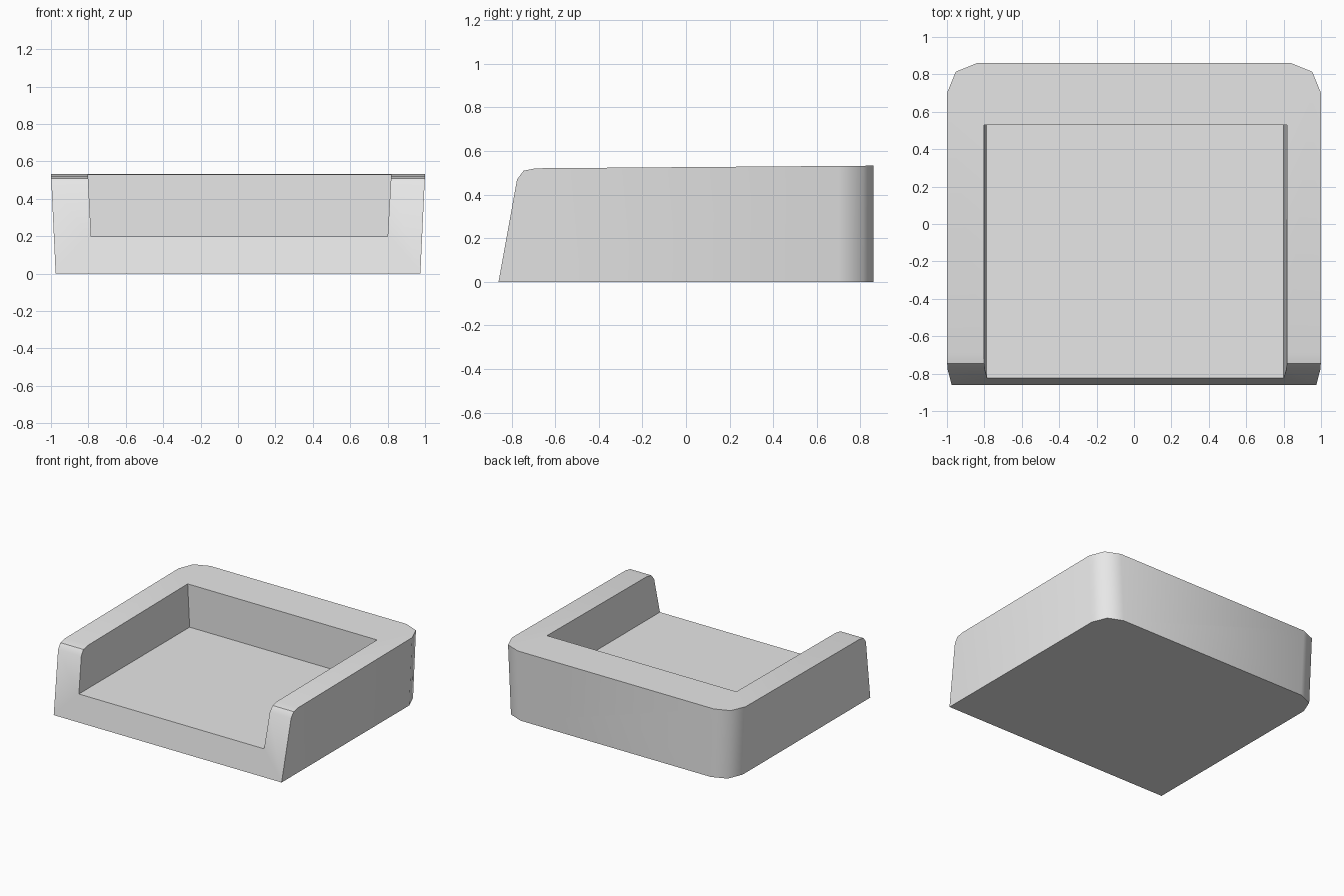
import bpy
import bmesh
from math import radians

cube = bpy.data.objects.get("Cube")
if cube:
    bpy.data.objects.remove(cube, do_unlink=True)

# Single plain grey
grey = bpy.data.materials.new("plain grey")
grey.use_nodes = True
colour = (0.8, 0.8, 0.8, 1)
grey.diffuse_color = colour
grey.node_tree.nodes["Principled BSDF"].inputs["Base Color"].default_value = colour


def loft(name, lower, upper):
    """Closed solid between two matching rings of points."""
    bm = bmesh.new()
    a = [bm.verts.new(p) for p in lower]
    b = [bm.verts.new(p) for p in upper]
    bm.faces.new(a)
    bm.faces.new(b)
    for i in range(len(a)):
        j = (i + 1) % len(a)
        bm.faces.new((a[i], a[j], b[j], b[i]))
    bmesh.ops.recalc_face_normals(bm, faces=bm.faces)
    mesh = bpy.data.meshes.new(name)
    bm.to_mesh(mesh)
    bm.free()
    mesh.materials.append(grey)
    obj = bpy.data.objects.new(name, mesh)
    bpy.context.collection.objects.link(obj)
    return obj


def cut(obj, cutter, operation):
    """Apply one exact boolean and discard its cutter."""
    cutter.hide_render = True
    mod = obj.modifiers.new("cut", "BOOLEAN")
    mod.object, mod.operation, mod.solver = cutter, operation, "EXACT"
    bpy.context.view_layer.objects.active = obj
    bpy.ops.object.modifier_apply(modifier=mod.name)
    bpy.data.objects.remove(cutter, do_unlink=True)


# Tray body: side profile with sloped front and rounded lip
profile = [(-0.86, 0), (-0.775, 0.47), (-0.745, 0.51), (-0.69, 0.521),
           (0.86, 0.533), (0.86, 0)]
tray = loft("tray", [(-1.2, y, z) for y, z in profile],
            [(1.2, y, z) for y, z in profile])


# Plan outline: clipped back corners, sides leaning slightly outward
def outline(half_width, z):
    half = [(half_width, -1.2), (half_width, 0.7),
            (half_width - 0.047, 0.814), (half_width - 0.16, 0.86)]
    ring = half + [(-x, y) for x, y in reversed(half)]
    return [(x, y, z) for x, y in ring]


cut(tray, loft("outline_cutter", outline(0.975, 0), outline(1.0, 0.533)),
    "INTERSECT")


# Recess open at the front, with slightly flared side walls
def opening(left, right, z):
    return [(left, -1.2, z), (right, -1.2, z), (right, 0.53, z), (left, 0.53, z)]


cut(tray, loft("recess_cutter", opening(-0.785, 0.80, 0.2),
               opening(-0.803, 0.82, 0.533 + 0.02)), "DIFFERENCE")

# Smooth corners, crisp line along the front lips
bpy.ops.object.select_all(action="DESELECT")
tray.select_set(True)
bpy.context.view_layer.objects.active = tray
bpy.ops.object.shade_smooth_by_angle(angle=radians(46))
verts = tray.data.vertices
for edge in tray.data.edges:
    if all(abs(verts[i].co.y + 0.745) < 0.01 for i in edge.vertices):
        edge.use_edge_sharp = True
